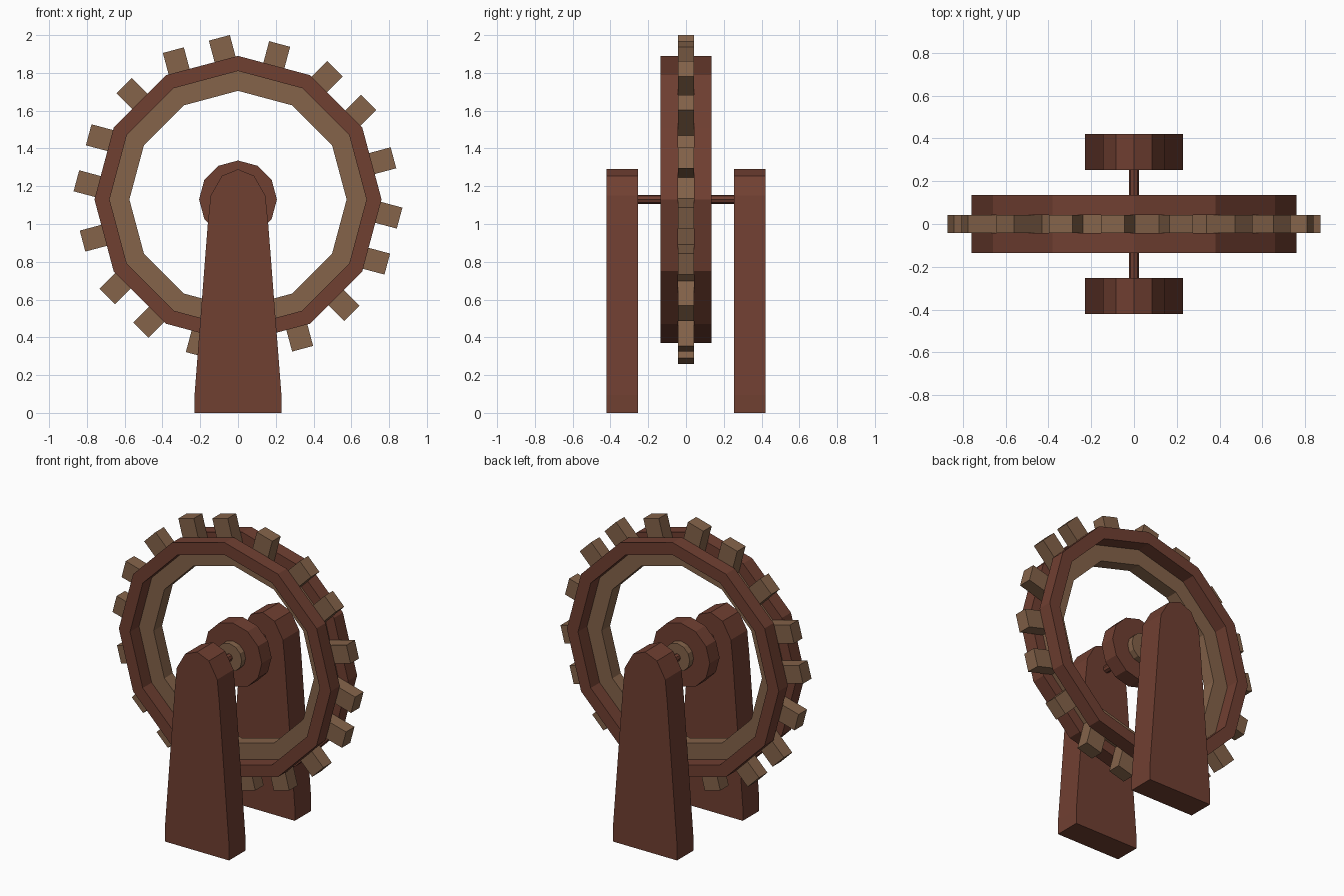
import bpy, bmesh, math
from mathutils import Matrix, Vector

if "Cube" in bpy.data.objects:
    bpy.data.objects.remove(bpy.data.objects["Cube"])

CZ = 1.13   # wheel centre height
SIDES = 12


def material(name, rgb):
    m = bpy.data.materials.new(name)
    m.diffuse_color = (*rgb, 1)
    m.use_nodes = True
    m.node_tree.nodes["Principled BSDF"].inputs["Base Color"].default_value = m.diffuse_color
    return m


RUST = material("red brown wood", (0.162, 0.050, 0.031))
TAN = material("light brown wood", (0.232, 0.125, 0.068))


def finish(bm, name, mat):
    bmesh.ops.recalc_face_normals(bm, faces=bm.faces)
    me = bpy.data.meshes.new(name)
    bm.to_mesh(me)
    bm.free()
    me.materials.append(mat)
    ob = bpy.data.objects.new(name, me)
    bpy.context.collection.objects.link(ob)
    return ob


def prism(name, profile, y0, y1, mat):
    """Extrude an x/z profile from y0 to y1."""
    bm = bmesh.new()
    face = bm.faces.new([bm.verts.new((x, y0, z)) for x, z in profile])
    ext = bmesh.ops.extrude_face_region(bm, geom=[face])
    moved = [v for v in ext["geom"] if isinstance(v, bmesh.types.BMVert)]
    bmesh.ops.translate(bm, verts=moved, vec=(0, y1 - y0, 0))
    return finish(bm, name, mat)


def circle(r, n=SIDES):
    return [(r * math.sin(2 * math.pi * i / n), CZ + r * math.cos(2 * math.pi * i / n))
            for i in range(n)]


def ring(name, r_in, r_out, y0, y1, mat):
    """Twelve-sided band with a rectangular section."""
    bm = bmesh.new()
    loops = [[bm.verts.new((x, y, z)) for x, z in circle(r)]
             for r, y in ((r_in, y0), (r_out, y0), (r_out, y1), (r_in, y1))]
    for a, b in zip(loops, loops[1:] + loops[:1]):
        for i in range(SIDES):
            j = (i + 1) % SIDES
            bm.faces.new((a[i], a[j], b[j], b[i]))
    return finish(bm, name, mat)


# Wheel rim: a light core between two red brown hoops
ring("rim_core", 0.575, 0.69, -0.043, 0.043, TAN)
ring("front_hoop", 0.68, 0.76, -0.135, -0.043, RUST)
ring("back_hoop", 0.68, 0.76, 0.043, 0.135, RUST)

# Teeth: one and two per rim side, alternating
bm = bmesh.new()
H0, H1 = 0.65, 0.852
for k in range(SIDES):
    rot = Matrix.Translation((0, 0, CZ)) @ Matrix.Rotation(math.radians(15 + 30 * k), 4, 'Y')
    for off in ((0,) if k % 2 == 0 else (-0.126, 0.126)):
        box = (rot @ Matrix.Translation((off, 0, (H0 + H1) / 2))
               @ Matrix.Diagonal(Vector((0.115, 0.086, H1 - H0, 1))))
        bmesh.ops.create_cube(bm, size=1, matrix=box)
finish(bm, "rim_teeth", TAN)

# Hub and axle
prism("hub_disc", circle(0.206), -0.05, 0.05, RUST)
prism("hub_boss", circle(0.09), -0.09, 0.09, TAN)
prism("axle", circle(0.024, 8), -0.27, 0.27, RUST)

# Two tapered supports
half = [(0.23, 0), (0.23, 0.095), (0.16, 1.0), (0.145, 1.15), (0.085, 1.255)]
profile = half + [(0, 1.29)] + [(-x, z) for x, z in reversed(half)]
prism("front_support", profile, -0.42, -0.253, RUST)
prism("back_support", profile, 0.253, 0.42, RUST)
